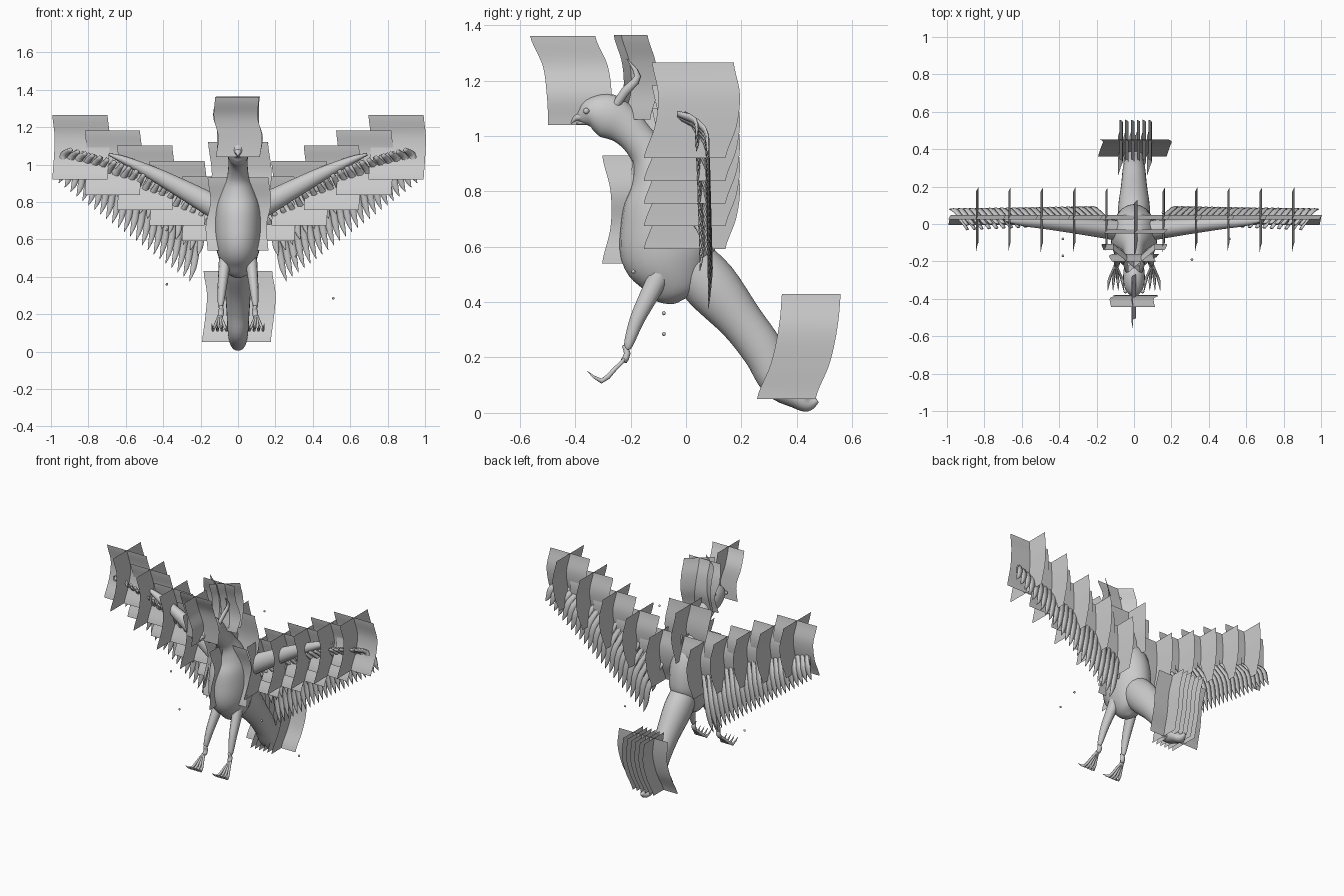
import bpy, bmesh, math
from mathutils import Vector

cube = bpy.data.objects.get("Cube")
if cube:
    bpy.data.objects.remove(cube, do_unlink=True)

grey = bpy.data.materials.new("plain_grey")
grey.use_nodes = True
GREY = (0.6, 0.6, 0.6, 1)
grey.diffuse_color = GREY
grey.node_tree.nodes["Principled BSDF"].inputs["Base Color"].default_value = GREY
X, Y = Vector((1, 0, 0)), Vector((0, 1, 0))


def finish(bm, name, solid=True):
    if solid:
        bmesh.ops.recalc_face_normals(bm, faces=bm.faces)
    for f in bm.faces:
        f.smooth = True
    mesh = bpy.data.meshes.new(name)
    bm.to_mesh(mesh)
    bm.free()
    mesh.materials.append(grey)
    ob = bpy.data.objects.new(name, mesh)
    bpy.context.collection.objects.link(ob)
    return ob


def spline(keys, steps):
    """Smooth curve through tuples of any length."""
    keys = [Vector(k) for k in keys]
    out = []
    for i in range(len(keys) - 1):
        a, b = keys[i], keys[i + 1]
        ta = (b - keys[max(i - 1, 0)]) / 2
        tb = (keys[min(i + 2, len(keys) - 1)] - a) / 2
        for k in range(steps):
            t = k / steps
            out.append(a * (2*t**3 - 3*t**2 + 1) + ta * (t**3 - 2*t**2 + t)
                       + b * (3*t**2 - 2*t**3) + tb * (t**3 - t**2))
    return out + [keys[-1]]


def add_tube(bm, keys, hint, sides=16, steps=4):
    """Tube through (x, y, z, radius along hint, radius across)."""
    rows = spline(keys, steps)
    pts = [Vector(r[:3]) for r in rows]
    rings = []
    for i, r in enumerate(rows):
        t = (pts[min(i + 1, len(pts) - 1)] - pts[max(i - 1, 0)]).normalized()
        n = (hint - t * hint.dot(t)).normalized()
        b = t.cross(n)
        ra, rb = max(r[3], 0.001), max(r[4], 0.001)
        rings.append([bm.verts.new(pts[i] + n * ra * math.cos(a) + b * rb * math.sin(a))
                      for a in (math.tau * k / sides for k in range(sides))])
    for lo, hi in zip(rings, rings[1:]):
        for k in range(sides):
            j = (k + 1) % sides
            bm.faces.new((lo[k], lo[j], hi[j], hi[k]))
    bm.faces.new(rings[0][::-1])
    bm.faces.new(rings[-1])


def tube(name, keys, hint, sides=16, steps=4):
    bm = bmesh.new()
    add_tube(bm, keys, hint, sides, steps)
    return finish(bm, name)


def card(name, x, y, top, bottom, width, bend, angle=0):
    """Upright bent sheet; bend holds (dx, dy) from top to bottom."""
    bm = bmesh.new()
    half = Vector((math.cos(angle), math.sin(angle), 0)) * width / 2
    offsets = spline([(dx, dy, 0) for dx, dy in bend], 6)
    previous = None
    for i, off in enumerate(offsets):
        z = top + (bottom - top) * i / (len(offsets) - 1)
        mid = Vector((x, y, z)) + off
        row = [bm.verts.new(mid - half), bm.verts.new(mid + half)]
        if previous:
            bm.faces.new((previous[0], row[0], row[1], previous[1]))
        previous = row
    return finish(bm, name, False)


def crossed_cards(name, *args, angle=0):
    card(name + "_wide", *args, angle)
    card(name + "_deep", *args, angle + math.pi / 2)


# Body, neck and head in one run
torso = [(-.04, .395, .01, .01), (-.045, .42, .06, .075), (-.05, .48, .095, .125),
         (-.065, .57, .12, .17), (-.068, .68, .125, .168), (-.08, .78, .115, .145),
         (-.1, .86, .088, .1), (-.13, .93, .06, .07), (-.175, .99, .052, .062),
         (-.225, 1.04, .053, .07), (-.285, 1.073, .058, .08), (-.34, 1.08, .05, .06),
         (-.375, 1.07, .025, .03), (-.39, 1.065, .01, .012)]
tube("body", [(0, *k) for k in torso], X, 24)
tube("upper_beak", [(0, -.36, 1.07, .025, .022), (0, -.395, 1.066, .016, .012),
                    (0, -.415, 1.045, .002, .002)], X, 8)
tube("lower_beak", [(0, -.36, 1.05, .018, .01), (0, -.395, 1.045, .004, .003)], X, 8)

# Tail with a flattened end
tube("tail", [(0, .0, .56, .08, .09), (0, .09, .46, .085, .1), (0, .2, .33, .07, .08),
              (0, .28, .22, .062, .075), (0, .33, .11, .055, .06),
              (0, .4, .05, .045, .035), (0, .44, .03, .03, .025),
              (0, .475, .045, .006, .008)], X, 20)

for s, side in ((1, "left"), (-1, "right")):
    # Eye and bent head plume
    bm = bmesh.new()
    bmesh.ops.create_uvsphere(bm, u_segments=10, v_segments=6, radius=.011)
    bmesh.ops.translate(bm, vec=(s * .045, -.36, 1.09), verts=bm.verts)
    finish(bm, side + "_eye")
    tube(side + "_plume", [(s * .03, -.26, 1.1, .012, .014), (s * .045, -.22, 1.16, .012, .016),
                           (s * .05, -.175, 1.215, .008, .012),
                           (s * .05, -.215, 1.28, .001, .001)], X, 8, 3)

    # Wing arm
    tube(side + "_wing_arm", [(s * .04, -.04, .73, .06, .07), (s * .17, -.025, .8, .05, .06),
                              (s * .42, .0, .935, .035, .04), (s * .6, .015, 1.02, .025, .022),
                              (s * .69, .02, 1.055, .006, .006)], Y, 16)

    # Feathers, long row behind and short row in front
    for row, count, reach, depth in (("flight", 24, 1, .02), ("covert", 20, .6, -.005)):
        bm = bmesh.new()
        for i in range(count):
            u = i / (count - 1)
            root = Vector((s * (.15 + .74 * u), depth + .01 - .035 * u,
                           .72 + .36 * u + .06 * math.sin(math.pi * u)))
            tip = Vector((s * (.26 + .73 * u), .08, .375 + .55 * u))
            tip = root.lerp(tip, reach)
            mid = root.lerp(tip, .5) + Vector((s * .01, .03, .02))
            far = root.lerp(tip, .8) + Vector((0, .015, .005))
            add_tube(bm, [(*root, .006, .012), (*mid, .008, .021),
                          (*far, .006, .018), (*tip, .001, .001)], Y, 6, 3)
        finish(bm, f"{side}_{row}_feathers")

    # Leg, foot and toes
    tube(side + "_leg", [(s * .065, -.08, .53, .035, .04), (s * .075, -.125, .44, .03, .035),
                         (s * .085, -.175, .34, .024, .027), (s * .092, -.205, .255, .016, .018),
                         (s * .092, -.21, .23, .01, .01)], X, 12)
    bm = bmesh.new()
    add_tube(bm, [(s * .09, -.225, .245, .008, .008), (s * .09, -.212, .215, .016, .012),
                  (s * .095, -.225, .185, .014, .012)], X, 8, 2)
    for k in range(4):
        spread = s * (k - 1.5)
        x = s * .098
        add_tube(bm, [(x, -.215, .2, .007, .008), (x + spread * .013, -.26, .155, .007, .009),
                      (x + spread * .024, -.305, .115, .008, .01),
                      (x + spread * .028, -.355, .15, .001, .001)], X, 6, 2)
    finish(bm, side + "_foot")

    # Stepped crossed sheets along the wing
    for i in range(5):
        crossed_cards(f"{side}_wing_sheet_{i + 1}", s * (.845 - .173 * i), .025,
                      1.265 - .082 * i, .92 - .082 * i, .295,
                      [(0, 0), (.012, .022), (.008, .01), (0, -.03)])

    # Slanted sheets over the plumes
    card(side + "_plume_sheet", s * .04, -.2, 1.365, 1.06, .19,
         [(0, 0), (0, .03), (0, .035), (0, .01)], s * math.radians(40))

# Sheets on the head, neck and chest
crossed_cards("head_sheet", 0, -.445, 1.36, 1.04, .235,
              [(-.005, 0), (-.012, .045), (.012, .06), (0, .065)])
card("crest_sheet", 0, -.2, 1.365, 1.04, .235, [(0, 0), (-.015, .03), (.015, .04), (0, .02)])
crossed_cards("neck_sheet", 0, -.05, 1.12, .78, .32, [(0, 0), (.02, .02), (0, 0)])
crossed_cards("chest_sheet", 0, -.14, .93, .54, .325, [(0, 0), (.015, .03), (-.01, .03), (0, 0)])

# Bunch of crossed sheets on the tail
for i in range(6):
    crossed_cards(f"tail_sheet_{i + 1}", -.078 + .031 * i, .452, .43, .05, .212,
                  [(0, 0), (.018, -.012), (.008, -.04), (-.008, -.09)])

# Loose embers
for i, spot in enumerate([(.155, .06, 1.11), (-.38, -.08, .36), (.51, -.08, .285),
                          (-.38, -.17, .65), (.31, -.19, .51)]):
    bm = bmesh.new()
    bmesh.ops.create_icosphere(bm, subdivisions=1, radius=.008)
    bmesh.ops.translate(bm, vec=spot, verts=bm.verts)
    finish(bm, f"ember_{i + 1}")
